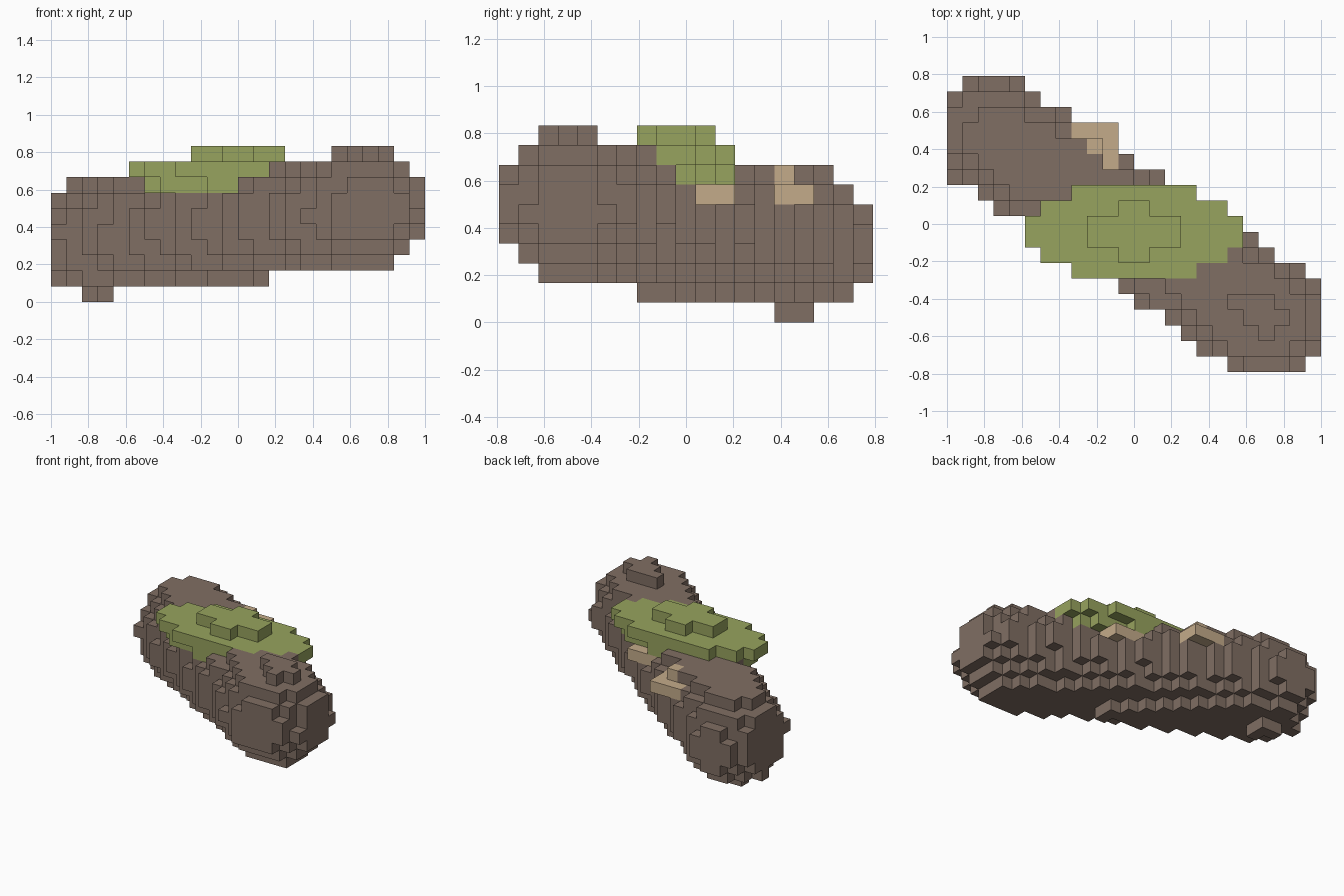
import bpy
import bmesh
from mathutils import Vector

cube = bpy.data.objects.get("Cube")
if cube:
    bpy.data.objects.remove(cube, do_unlink=True)

CELL = 1 / 12
SIZE = (24, 19, 10)          # grid cells along x, y, z
CENTRE = Vector((12, 9.5, 0))


def make_material(name, colour):
    mat = bpy.data.materials.new(name)
    mat.use_nodes = True
    mat.diffuse_color = (*colour, 1)
    bsdf = mat.node_tree.nodes["Principled BSDF"]
    bsdf.inputs["Base Color"].default_value = (*colour, 1)
    bsdf.inputs["Roughness"].default_value = 0.9
    return mat


# Shape rules, tested at the middle of each grid cell
LOG_BACK, LOG_FRONT, LOG_RADIUS = Vector((3.1, 15.2, 4.2)), Vector((20.3, 3.5, 5.9)), 3.802
MOSS_CENTRE, MOSS_RADII = Vector((12, 9, 8.2)), (7, 3, 1.52)


def in_log(p):
    axis = LOG_FRONT - LOG_BACK
    t = (p - LOG_BACK).dot(axis) / axis.length_squared
    nearest = LOG_BACK + axis * min(1, max(0, t))
    return (p - nearest).length < LOG_RADIUS


def in_moss(p):
    return sum(((a - c) / r) ** 2 for a, c, r in zip(p, MOSS_CENTRE, MOSS_RADII)) < 1


def in_mushroom(p, cap):
    d = p - cap
    square = abs(d.x) < 1.6 and abs(d.y) < 1.6 and abs(d.z) < 0.5
    knob = abs(d.x) < 0.5 and abs(d.y) < 0.5 and 0 < d.z < 1.5
    return square or knob


# Later rules only fill cells that earlier ones left free
RULES = [
    ("moss_patch", in_moss),
    ("back_mushroom", lambda p: in_mushroom(p, Vector((9.5, 14.5, 6.5)))),
    ("middle_mushroom", lambda p: in_mushroom(p, Vector((14.5, 10.5, 6.5)))),
    ("log", in_log),
]

cells = {}
for i in range(SIZE[0]):
    for j in range(SIZE[1]):
        for k in range(SIZE[2]):
            p = Vector((i + 0.5, j + 0.5, k + 0.5))
            for name, rule in RULES:
                if rule(p):
                    cells[i, j, k] = name
                    break


def build_part(name, mat):
    """Mesh the exposed sides of every cell that belongs to one part."""
    bm = bmesh.new()
    for cell, owner in cells.items():
        if owner != name:
            continue
        middle = Vector(cell) + Vector((0.5, 0.5, 0.5))
        for axis in range(3):
            for side in (-1, 1):
                step = [0, 0, 0]
                step[axis] = side
                if tuple(a + b for a, b in zip(cell, step)) in cells:
                    continue
                normal = Vector(step)
                u = Vector((normal.z, normal.x, normal.y))
                v = normal.cross(u)
                corners = (-u - v, u - v, u + v, v - u)
                bm.faces.new([bm.verts.new((middle + (normal + c) / 2 - CENTRE) * CELL)
                              for c in corners])
    bmesh.ops.remove_doubles(bm, verts=bm.verts, dist=CELL / 100)
    mesh = bpy.data.meshes.new(name)
    bm.to_mesh(mesh)
    bm.free()
    mesh.materials.append(mat)
    bpy.context.collection.objects.link(bpy.data.objects.new(name, mesh))


bark = make_material("bark_brown", (0.216, 0.156, 0.125))
moss = make_material("moss_green", (0.309, 0.366, 0.112))
cap = make_material("mushroom_tan", (0.552, 0.407, 0.255))

build_part("log", bark)
build_part("moss_patch", moss)
build_part("back_mushroom", cap)
build_part("middle_mushroom", cap)
